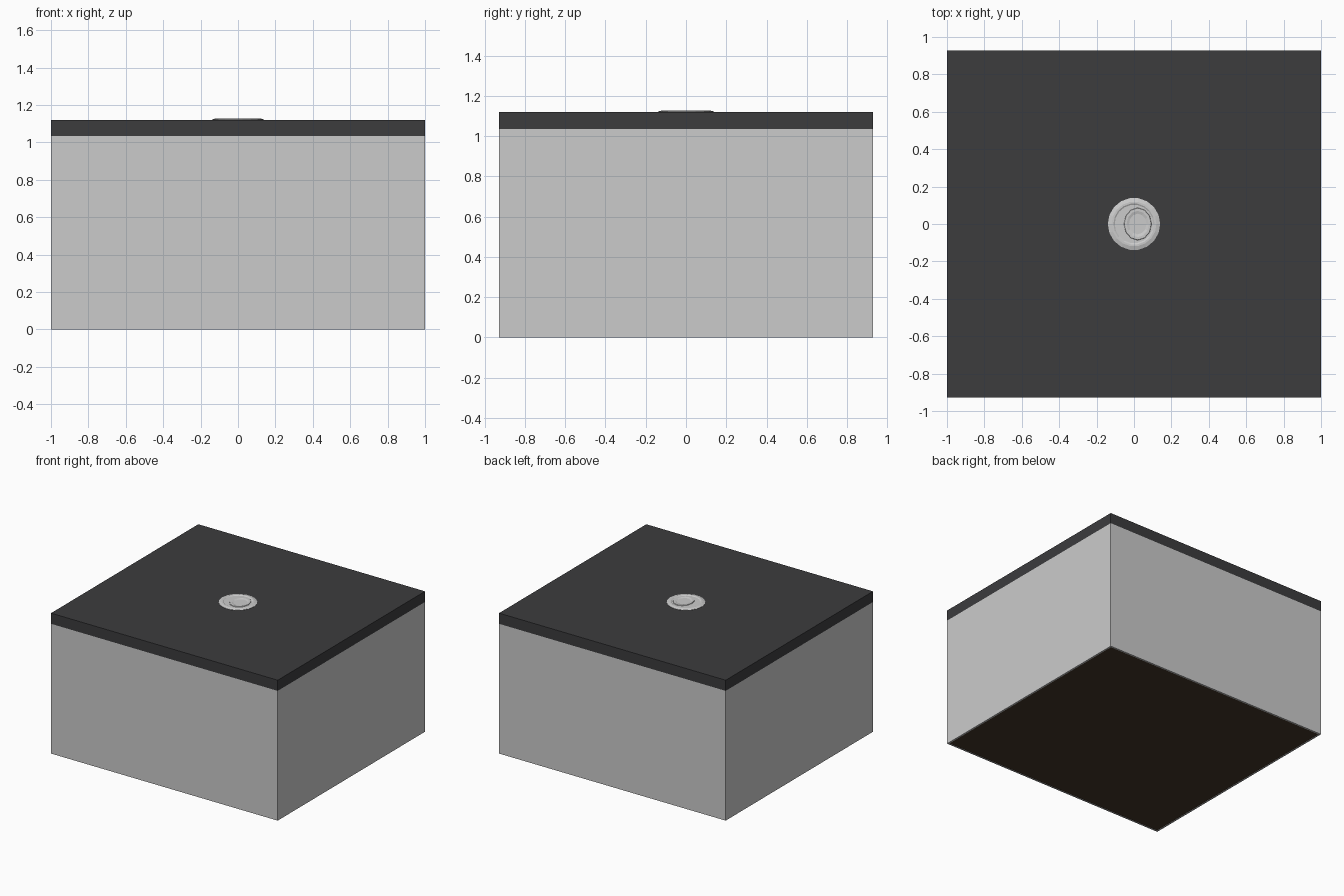
import bpy, bmesh, math

if "Cube" in bpy.data.objects:
    bpy.data.objects.remove(bpy.data.objects["Cube"])

HX, HY = 1.0, 0.928      # half width and half depth
Z_BODY, Z_TOP = 1.035, 1.12
PLATE, BOARD = 0.012, 0.1


def material(name, rgb):
    mat = bpy.data.materials.new(name)
    mat.diffuse_color = (*rgb, 1)
    mat.use_nodes = True
    mat.node_tree.nodes["Principled BSDF"].inputs["Base Color"].default_value = mat.diffuse_color
    return mat


def finish(name, bm, mat=None):
    bmesh.ops.recalc_face_normals(bm, faces=bm.faces)
    mesh = bpy.data.meshes.new(name)
    bm.to_mesh(mesh)
    bm.free()
    obj = bpy.data.objects.new(name, mesh)
    bpy.context.collection.objects.link(obj)
    if mat:
        mesh.materials.append(mat)
    return obj


def box(name, x0, x1, y0, y1, z0, z1, mat=None):
    bm = bmesh.new()
    bmesh.ops.create_cube(bm, size=1)
    for v in bm.verts:
        v.co = ((x0 + x1) / 2 + v.co.x * (x1 - x0),
                (y0 + y1) / 2 + v.co.y * (y1 - y0),
                (z0 + z1) / 2 + v.co.z * (z1 - z0))
    return finish(name, bm, mat)


def stepped_disc(name, profile, sides, cx=0, sx=1):
    """Stack rings of (radius, height) outside to inside and cap the middle."""
    bm = bmesh.new()
    rings = []
    for r, z in profile:
        rings.append([bm.verts.new((cx + sx * r * math.cos(a), r * math.sin(a), z))
                      for a in (2 * math.pi * i / sides for i in range(sides))])
    for lo, hi in zip(rings, rings[1:]):
        for i in range(sides):
            j = (i + 1) % sides
            bm.faces.new((lo[i], lo[j], hi[j], hi[i]))
    bm.faces.new(rings[-1])
    bm.faces.new(rings[0][::-1])
    return finish(name, bm)


dark = material("dark_metal", (0.045, 0.045, 0.048))
wood = material("dark_wood", (0.055, 0.035, 0.02))

# Thin metal plating around the body
ix, iy = HX - PLATE, HY - PLATE
for side, s in (("left", -1), ("right", 1)):
    box(side + "_plate", *sorted((s * ix, s * HX)), -HY, HY, 0, Z_BODY)
for side, s in (("front", -1), ("back", 1)):
    box(side + "_plate", -ix, ix, *sorted((s * iy, s * HY)), 0, Z_BODY)

# Wooden wall boards behind the plating, with a floor panel between them
wx, wy = ix - BOARD, iy - BOARD
for side, s in (("front", -1), ("back", 1)):
    box(side + "_board", -ix, ix, *sorted((s * wy, s * iy)), 0.002, Z_BODY, wood)
for side, s in (("left", -1), ("right", 1)):
    box(side + "_board", *sorted((s * wx, s * ix)), -wy, wy, 0.002, Z_BODY, wood)
box("floor_panel", -wx, wx, -wy, wy, 0.002, BOARD, wood)

# Dark lid slab
box("lid", -HX, HX, -HY, HY, Z_BODY, Z_TOP, dark)

# Plain round medallion with a raised rim
stepped_disc("medallion", [(0.14, Z_TOP - 0.005), (0.14, 1.122), (0.12, 1.128),
                           (0.11, 1.128), (0.103, 1.124)], 18)

# Raised ring with a shallow dish in the middle of the medallion
stepped_disc("medallion_dish", [(0.088, 1.122), (0.085, 1.128), (0.07, 1.128),
                                (0.055, 1.124), (0.03, 1.123)], 12, 0.02, 0.85)
